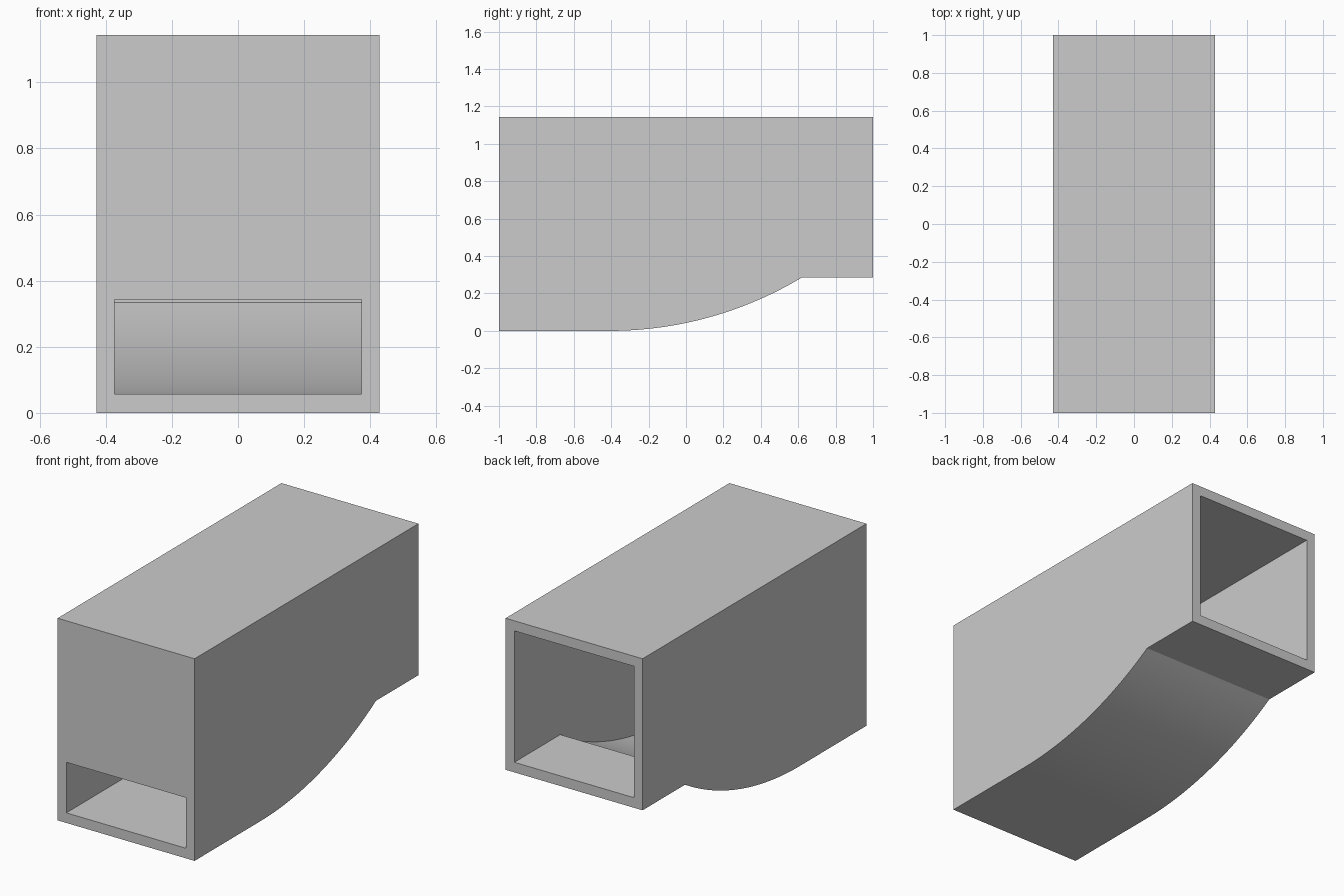
import bpy
import bmesh
import math

if "Cube" in bpy.data.objects:
    bpy.data.objects.remove(bpy.data.objects["Cube"], do_unlink=True)

HALF_W, HEIGHT, WALL = 0.4285, 1.143, 0.057
SHELF = 0.286                 # underside height of the rear section
BEND_Y, RADIUS = -0.41, 2.0   # start and radius of the sweeping underside

grey = bpy.data.materials.new("plain grey")
grey.use_nodes = True
colour = (0.6, 0.6, 0.6, 1)
grey.diffuse_color = colour
grey.node_tree.nodes["Principled BSDF"].inputs["Base Color"].default_value = colour


def prism(name, profile, half_width):
    """Extrude a (y, z) profile symmetrically along x."""
    bm = bmesh.new()
    face = bm.faces.new([bm.verts.new((-half_width, y, z)) for y, z in profile])
    result = bmesh.ops.extrude_face_region(bm, geom=[face])
    verts = [v for v in result["geom"] if isinstance(v, bmesh.types.BMVert)]
    bmesh.ops.translate(bm, verts=verts, vec=(2 * half_width, 0, 0))
    bmesh.ops.recalc_face_normals(bm, faces=bm.faces)
    mesh = bpy.data.meshes.new(name)
    bm.to_mesh(mesh)
    bm.free()
    obj = bpy.data.objects.new(name, mesh)
    bpy.context.collection.objects.link(obj)
    mesh.materials.append(grey)
    return obj


def sweep(radius, end_y, steps=32):
    """Arc from the flat floor up to end_y, about the shared bend centre."""
    end = math.asin((end_y - BEND_Y) / radius)
    return [(BEND_Y + radius * math.sin(end * i / steps),
             RADIUS - radius * math.cos(end * i / steps)) for i in range(steps + 1)]


# Outer casing
bend_end = BEND_Y + math.sqrt(RADIUS ** 2 - (RADIUS - SHELF) ** 2)
duct = prism("duct_casing",
             [(-1, 0)] + sweep(RADIUS, bend_end)
             + [(1, SHELF), (1, HEIGHT), (-1, HEIGHT)], HALF_W)

# Hollow passage: low slot at the front, tall opening at the back
floor, front, past = SHELF + WALL, -1 + WALL, 1.1
passage = prism("passage_cutter",
                [(-past, WALL)] + sweep(RADIUS - WALL, 0.59)
                + [(0.59, floor), (past, floor), (past, HEIGHT - WALL),
                   (front, HEIGHT - WALL), (front, floor), (-past, floor)],
                HALF_W - WALL + 0.002)
passage.hide_render = True

cut = duct.modifiers.new("hollow", "BOOLEAN")
cut.operation = "DIFFERENCE"
cut.solver = "EXACT"
cut.object = passage
bpy.ops.object.select_all(action="DESELECT")
bpy.context.view_layer.objects.active = duct
duct.select_set(True)
bpy.ops.object.modifier_apply(modifier=cut.name)
bpy.data.objects.remove(passage, do_unlink=True)
bpy.ops.object.shade_smooth_by_angle(angle=math.radians(25))
